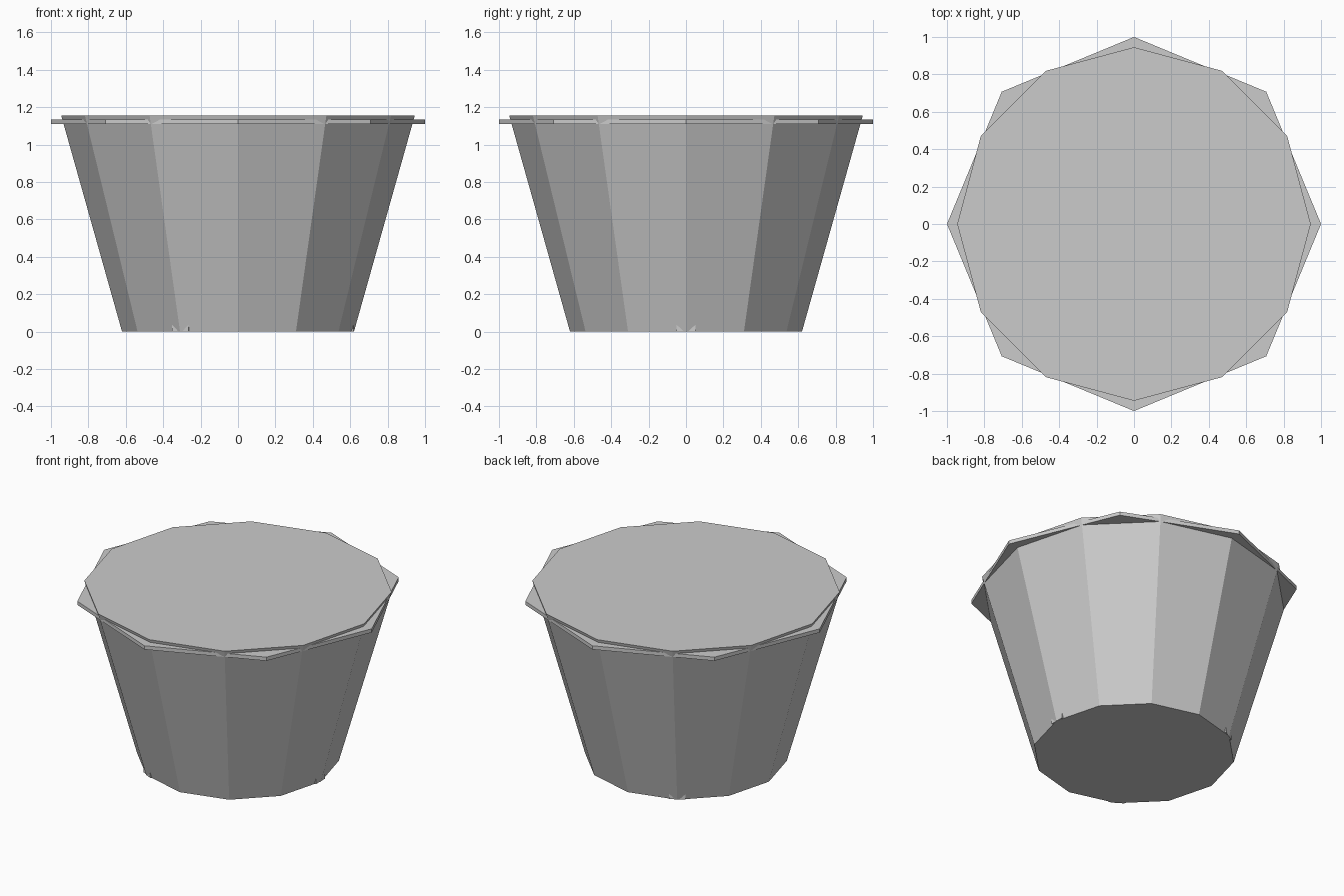
import bpy
from math import radians, cos, sin

default_cube = bpy.data.objects.get("Cube")
if default_cube:
    bpy.data.objects.remove(default_cube, do_unlink=True)

# Single flat colour
grey = bpy.data.materials.new("plain_grey")
grey.use_nodes = True
colour = (0.6, 0.6, 0.6, 1.0)
grey.diffuse_color = colour
grey.node_tree.nodes["Principled BSDF"].inputs["Base Color"].default_value = colour


def frustum(name, sides, low_radius, high_radius, bottom, top):
    """Closed faceted tub shape with one corner on the +x axis."""
    rings = [[(r * cos(radians(360 * i / sides)), r * sin(radians(360 * i / sides)), z)
              for i in range(sides)]
             for r, z in ((low_radius, bottom), (high_radius, top))]
    faces = [(i, (i + 1) % sides, sides + (i + 1) % sides, sides + i) for i in range(sides)]
    faces += [tuple(reversed(range(sides))), tuple(range(sides, 2 * sides))]
    mesh = bpy.data.meshes.new(name)
    mesh.from_pydata(rings[0] + rings[1], [], faces)
    mesh.materials.append(grey)
    obj = bpy.data.objects.new(name, mesh)
    bpy.context.collection.objects.link(obj)
    return obj


# Tapered twelve-sided body and thin eight-sided rim
frustum("pot_body", 12, 0.62, 0.945, 0, 1.155)
frustum("pot_rim", 8, 1.0, 1.0, 1.11, 1.135)

# Three small feet, almost hidden in the base corners
for n in range(3):
    angle = radians(120 * n)
    bpy.ops.mesh.primitive_cube_add(
        size=1, location=(0.567 * cos(angle), 0.567 * sin(angle), 0.0255),
        rotation=(0, 0, angle))
    foot = bpy.context.object
    foot.name = f"foot_{n + 1}"
    foot.scale = (0.1, 0.1, 0.049)
    foot.data.materials.append(grey)
